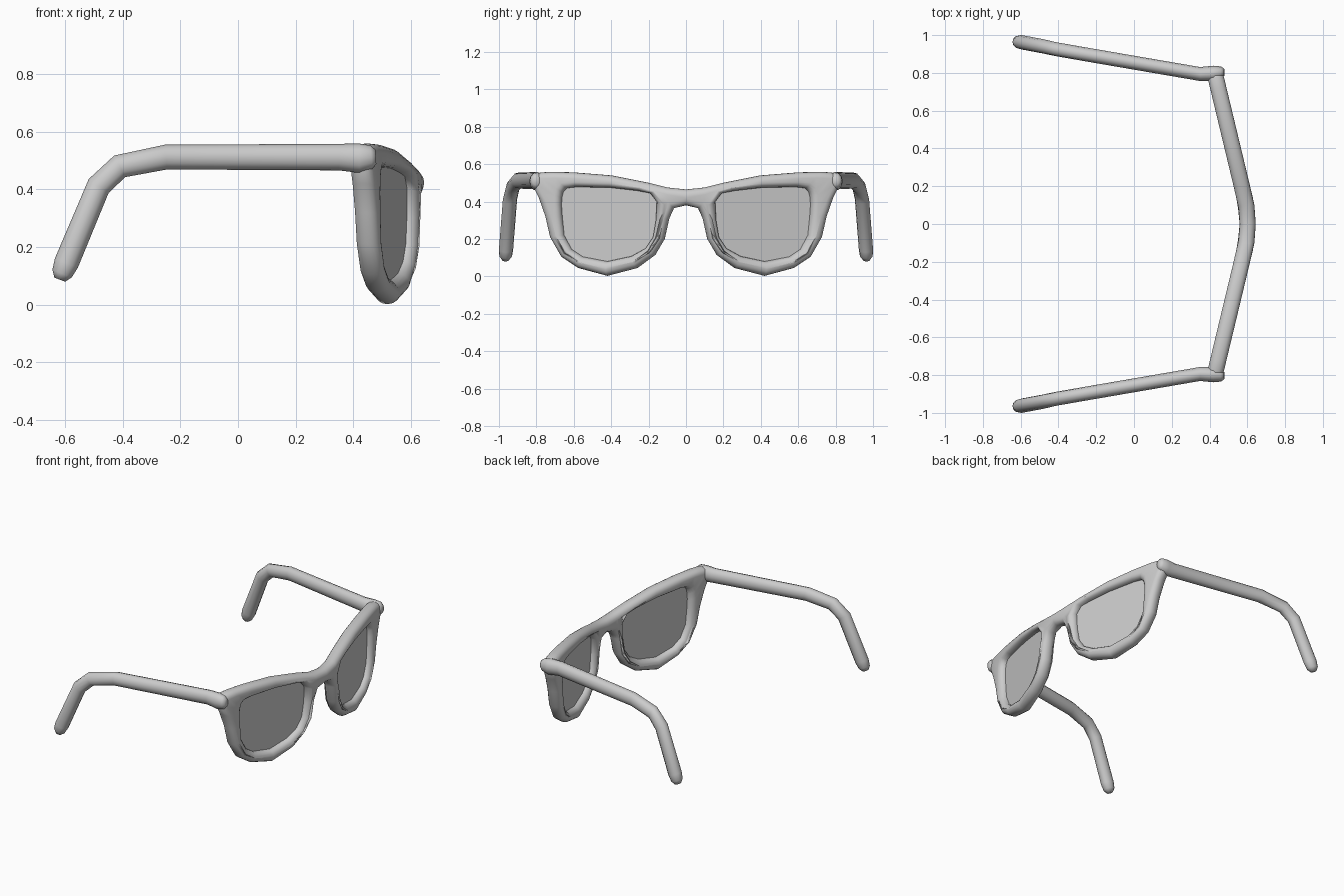
import bpy, bmesh, math
from mathutils import Vector

if "Cube" in bpy.data.objects:
    bpy.data.objects.remove(bpy.data.objects["Cube"])

# (outer y, outer z, lens-hole y, lens-hole z) around one rim
RIM = [(.10, .475, .19, .445), (.20, .50, .26, .458), (.40, .54, .40, .474),
       (.60, .556, .58, .478), (.72, .559, .635, .472), (.81, .553, .655, .45),
       (.828, .51, .662, .42), (.785, .42, .664, .38), (.75, .32, .66, .32),
       (.725, .21, .65, .22), (.665, .105, .61, .145), (.575, .045, .55, .105),
       (.42, .003, .42, .08), (.26, .045, .29, .108), (.165, .115, .215, .15),
       (.115, .20, .175, .21), (.09, .31, .16, .30), (.065, .365, .155, .40)]


def bend(y, z):
    """Point on the swept-back front surface."""
    x = .602 - .07 * y if y < .1 else .595 - .24 * (y - .1)
    return Vector((x, y, z))


def make_object(name, bm):
    bmesh.ops.recalc_face_normals(bm, faces=bm.faces)
    me = bpy.data.meshes.new(name)
    bm.to_mesh(me)
    bm.free()
    ob = bpy.data.objects.new(name, me)
    bpy.context.collection.objects.link(ob)
    for p in me.polygons:
        p.use_smooth = True
    m = ob.modifiers.new("mirror", 'MIRROR')
    m.use_axis = (False, True, False)
    return ob


# Front frame: rim strip plus half bridge, mirrored, thickened and rounded
bm = bmesh.new()
outer = [bm.verts.new(bend(r[0], r[1])) for r in RIM]
inner = [bm.verts.new(bend(r[2], r[3])) for r in RIM]
n = len(RIM)
for i in range(n):
    j = (i + 1) % n
    bm.faces.new((outer[i], outer[j], inner[j], inner[i]))
top = bm.verts.new(bend(0, .465))
low = bm.verts.new(bend(0, .38))
bm.faces.new((outer[0], outer[-1], low, top))
frame = make_object("front_frame", bm)
s = frame.modifiers.new("thickness", 'SOLIDIFY')
s.thickness, s.offset = .085, 0
b = frame.modifiers.new("rounding", 'BEVEL')
b.width, b.segments = .037, 4
b.limit_method, b.angle_limit = 'ANGLE', math.radians(60)
b.use_clamp_overlap = False

# Lenses: thin panes filling the rim holes
bm = bmesh.new()
bm.faces.new([bm.verts.new(bend(r[2], r[3])) for r in RIM])
lens = make_object("lenses", bm)
for p in lens.data.polygons:
    p.use_smooth = False
s = lens.modifiers.new("thickness", 'SOLIDIFY')
s.thickness, s.offset = .01, 0

# Temple arms: oval tube along (x, y, z, y radius, height radius)
ARM = [(.478, .803, .513, .018, .025), (.462, .802, .512, .032, .041),
       (.42, .797, .508, .041, .051), (.35, .794, .512, .037, .046),
       (-.25, .897, .512, .037, .043), (-.41, .925, .480, .037, .042),
       (-.483, .941, .412, .038, .042), (-.595, .962, .145, .038, .043),
       (-.61, .964, .108, .034, .036), (-.618, .965, .087, .018, .020)]
SIDES = 12
bm = bmesh.new()
rings = []
for i, (x, y, z, ry, rz) in enumerate(ARM):
    p, q = ARM[max(i - 1, 0)], ARM[min(i + 1, len(ARM) - 1)]
    d1 = Vector((x - p[0], 0, z - p[2])).normalized()
    d2 = Vector((q[0] - x, 0, q[2] - z)).normalized()
    t = (d1 + d2).normalized()
    up = Vector((t.z, 0, -t.x))
    rings.append([bm.verts.new(Vector((x, y, z)) + up * rz * math.sin(a)
                               + Vector((0, ry * math.cos(a), 0)))
                  for a in (2 * math.pi * k / SIDES for k in range(SIDES))])
for r1, r2 in zip(rings, rings[1:]):
    for k in range(SIDES):
        l = (k + 1) % SIDES
        bm.faces.new((r1[k], r1[l], r2[l], r2[k]))
bm.faces.new(rings[0])
bm.faces.new(rings[-1])
make_object("temple_arms", bm)
